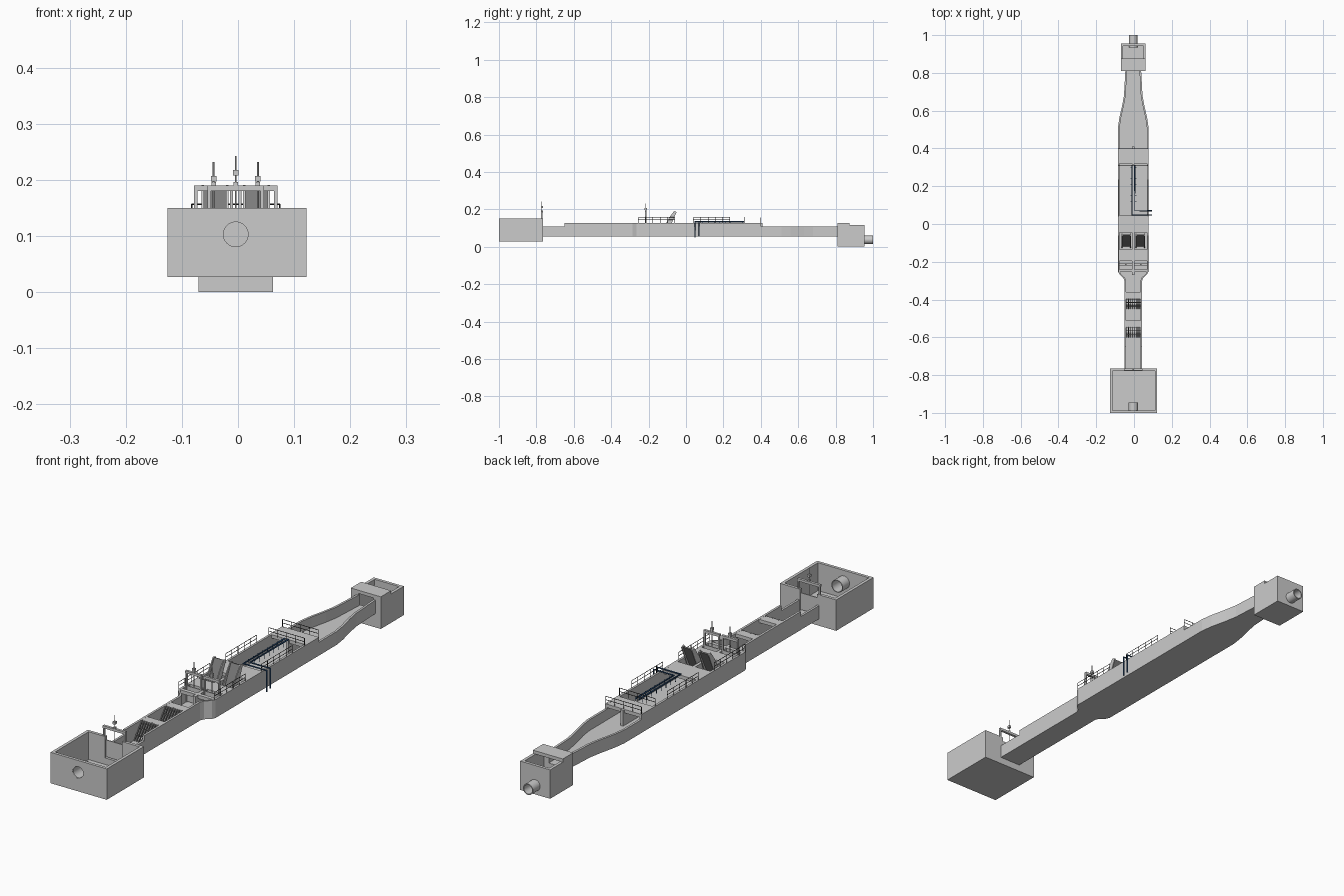
import bpy, bmesh, math
from mathutils import Vector

if "Cube" in bpy.data.objects:
    bpy.data.objects.remove(bpy.data.objects["Cube"])

CX = -0.004                      # centreline of the channel


def material(name, rgb):
    m = bpy.data.materials.new(name)
    m.diffuse_color = (*rgb, 1)
    m.use_nodes = True
    m.node_tree.nodes["Principled BSDF"].inputs["Base Color"].default_value = m.diffuse_color
    return m


BLUE = material("blue_pipe", (0.02, 0.07, 0.17))
BLACK = material("black_steel", (0.03, 0.03, 0.03))
DARK = material("dark_steel", (0.2, 0.2, 0.2))


def finish(name, bm, mat=None):
    bmesh.ops.recalc_face_normals(bm, faces=bm.faces)
    me = bpy.data.meshes.new(name)
    bm.to_mesh(me)
    bm.free()
    ob = bpy.data.objects.new(name, me)
    bpy.context.collection.objects.link(ob)
    ob.location.x = CX
    if mat:
        me.materials.append(mat)
    return ob


def extrude(name, pts, vec, mat=None):
    bm = bmesh.new()
    f = bm.faces.new([bm.verts.new(p) for p in pts])
    r = bmesh.ops.extrude_face_region(bm, geom=[f])
    bmesh.ops.translate(bm, vec=vec, verts=[v for v in r["geom"] if isinstance(v, bmesh.types.BMVert)])
    return finish(name, bm, mat)


def box(name, x0, x1, y0, y1, z0, z1, mat=None):
    return extrude(name, [(x0, y0, z0), (x1, y0, z0), (x1, y1, z0), (x0, y1, z0)], (0, 0, z1 - z0), mat)


def side_profile(name, yz, x0, x1, mat=None):
    return extrude(name, [(x0, y, z) for y, z in yz], (x1 - x0, 0, 0), mat)


def rods(name, paths, r, mat=None, res=1):
    cu = bpy.data.curves.new(name, "CURVE")
    cu.dimensions = "3D"
    cu.bevel_depth, cu.bevel_resolution, cu.use_fill_caps = r, res, True
    for path in paths:
        s = cu.splines.new("POLY")
        s.points.add(len(path) - 1)
        for p, c in zip(s.points, path):
            p.co = (*c, 1)
    ob = bpy.data.objects.new(name, cu)
    bpy.context.collection.objects.link(ob)
    ob.location.x = CX
    if mat:
        cu.materials.append(mat)
    return ob


def ring_pipe(name, y0, y1, z, ro, ri, n=32):
    bm = bmesh.new()
    loops = []
    for y, r in ((y0, ro), (y1, ro), (y1, ri), (y0, ri)):
        loops.append([bm.verts.new((r * math.cos(2 * math.pi * i / n), y, z + r * math.sin(2 * math.pi * i / n)))
                      for i in range(n)])
    for k in range(4):
        a, b = loops[k], loops[(k + 1) % 4]
        for i in range(n):
            j = (i + 1) % n
            bm.faces.new((a[i], a[j], b[j], b[i]))
    ob = finish(name, bm)
    bpy.context.view_layer.objects.active = ob
    bpy.ops.object.select_all(action="DESELECT")
    ob.select_set(True)
    bpy.ops.object.shade_smooth_by_angle()
    return ob


def cylinder(name, y0, y1, z, r, n=32):
    return extrude(name, [(r * math.cos(2 * math.pi * i / n), y0, z + r * math.sin(2 * math.pi * i / n))
                          for i in range(n)], (0, y1 - y0, 0))


def cut(ob, *cutters):
    for c in cutters:
        m = ob.modifiers.new("cut", "BOOLEAN")
        m.object, m.operation, m.solver = c, "DIFFERENCE", "EXACT"
        bpy.context.view_layer.objects.active = ob
        bpy.ops.object.modifier_apply(modifier=m.name)
        bpy.data.objects.remove(c)


# inlet chamber: open tank, pipe hole and opening towards the channel
tank = box("inlet_chamber", -0.122, 0.126, -1, -0.765, 0.027, 0.15)
cut(tank, box("c", -0.110, 0.114, -0.988, -0.777, 0.039, 0.2),
    cylinder("c", -1.05, -0.97, 0.103, 0.0245),
    box("c", -0.0375, 0.0375, -0.80, -0.70, 0.065, 0.2))
ring_pipe("inlet_pipe", -0.9995, -0.945, 0.103, 0.025, 0.022)

# outlet chamber with cover slab and pipe
tank = box("outlet_chamber", -0.066, 0.066, 0.81, 0.955, 0, 0.115)
cut(tank, box("c", -0.054, 0.054, 0.822, 0.943, 0.012, 0.2),
    cylinder("c", 0.93, 1.0, 0.037, 0.0215),
    box("c", -0.033, 0.033, 0.78, 0.83, 0.065, 0.2))
box("outlet_cover", -0.066, 0.066, 0.81, 0.875, 0.115, 0.128)
ring_pipe("outlet_pipe", 0.935, 1.0, 0.037, 0.022, 0.018)

# channel floor and walls follow one half-width outline
HALF = [(-0.765, .0475), (-0.30, .0475), (-0.285, .053), (-0.265, .075), (-0.25, .081), (0.51, .081),
        (0.56, .074), (0.63, .058), (0.68, .049), (0.81, .042)]


def half(y):
    for (a, p), (b, q) in zip(HALF, HALF[1:]):
        if a <= y <= b:
            return p + (q - p) * (y - a) / (b - a)


def outline(y0, y1):
    ys = [y0] + [y for y, _ in HALF if y0 < y < y1] + [y1]
    return [(half(y), y) for y in ys]


edge = outline(-0.765, 0.81)
extrude("channel_floor", [(x, y, 0.055) for x, y in edge] + [(-x, y, 0.055) for x, y in edge[::-1]], (0, 0, 0.01))
for s, side in ((-1, "left"), (1, "right")):
    for y0, y1, top in ((-0.765, -0.65, .108), (-0.65, 0.40, .128), (0.40, 0.81, .108)):
        e = outline(y0, y1)
        extrude("channel_wall_" + side, [(s * x, y, .055) for x, y in e] +
                [(s * (x - .009), y, .055) for x, y in e[::-1]], (0, 0, top - .055))

# coarse bar screens leaning on cross slabs
for y in (-0.60, -0.45):
    box("screen_slab", -0.04, 0.04, y + 0.052, y + 0.09, 0.114, 0.1275)
    for i in range(8):
        x = -0.035 + 0.01 * i
        side_profile("screen_bar", [(y, .065), (y + .006, .065), (y + .057, .128), (y + .051, .128)],
                     x - .0016, x + .0016, DARK)
    rods("screen_crossbars", [[(-.038, y + t * .053, .066 + t * .06), (.038, y + t * .053, .066 + t * .06)]
                              for t in (.3, .65, 1)], .0015, DARK)

# decks and dividing walls
for y0, y1 in ((-0.255, -0.24), (-0.195, -0.135), (-0.045, 0.045), (0.32, 0.40)):
    box("deck", -0.073, 0.073, y0, y1, 0.114, 0.1278)
for y0, y1 in ((-0.27, -0.04), (0.315, 0.41)):
    box("divider", -0.006, 0.006, y0, y1, 0.06, 0.1275)


# sluice gates: frame, plate, threaded stem and actuator
def gate(x, y, w, z0, top, plate_top, stem_top):
    t = 0.006
    for s in (-1, 1):
        box("gate_post", x + s * (w - t / 2) - t / 2, x + s * (w - t / 2) + t / 2, y - .004, y + .004, z0, top)
    box("gate_beam", x - w, x + w, y - .005, y + .005, top - .01, top)
    box("gate_plate", x - w + t, x + w - t, y - .002, y + .002, 0.068, plate_top)
    rods("gate_stem", [[(x, y, plate_top), (x, y, stem_top)]], .0016)
    box("gate_actuator", x - .005, x + .005, y - .006, y + .006, stem_top - .035, stem_top - .025)
    box("actuator_stand", x - .004, x + .004, y - .004, y + .004, top, top + .006)


gate(0, -0.770, 0.05, 0.065, 0.19, 0.135, 0.243)
for s in (-1, 1):
    gate(s * 0.0395, -0.215, 0.035, 0.066, 0.19, 0.13, 0.232)

# fine screens: two curved cheek plates with a sieve between
PROFILE = [(-.128, .068), (-.098, .068), (-.075, .13), (-.05, .185), (-.064, .191), (-.09, .155), (-.112, .115)]
SIEVE = [(-.118, .068), (-.112, .068), (-.082, .13), (-.056, .185), (-.062, .187), (-.089, .133)]
for s in (-1, 1):
    for dx in (-.022, .022):
        side_profile("fine_screen_cheek", PROFILE, s * .037 + dx - .002, s * .037 + dx + .002)
    side_profile("fine_screen_sieve", SIEVE, s * .037 - .02, s * .037 + .02, DARK)


# railings
def railing(name, a, b):
    a, b = Vector(a), Vector(b)
    n = max(2, round((b - a).length / 0.04))
    paths = [[(*a, z), (*b, z)] for z in (.143, .157)]
    for i in range(n + 1):
        p = a.lerp(b, i / n)
        paths.append([(*p, .127), (*p, .157)])
    rods(name, paths, .0013, BLACK, 0)


for x in (-0.0785, 0.0785):
    railing("side_rail_front", (x, -0.255), (x, -0.06))
    railing("side_rail_rear", (x, 0.04), (x, 0.235))
for y in (0.312, 0.398):
    railing("cross_rail", (-0.0785, y), (0.0785, y))

# blue air pipes with drop nozzles
for x, y, end in ((-0.006, 0.048, .05), (0.008, 0.070, .055)):
    rods("air_pipe", [[(x, 0.31, .134), (x, y, .134), (0.097, y, .134), (0.097, y, end)]], .0032, BLUE, 2)
    s = -1 if x < 0 else 1
    rods("air_nozzles", [[(x, 0.09 + .03 * i, .134), (x + s * .007, 0.09 + .03 * i, .134),
                          (x + s * .007, 0.09 + .03 * i, .12)] for i in range(8)], .0012, BLUE)
